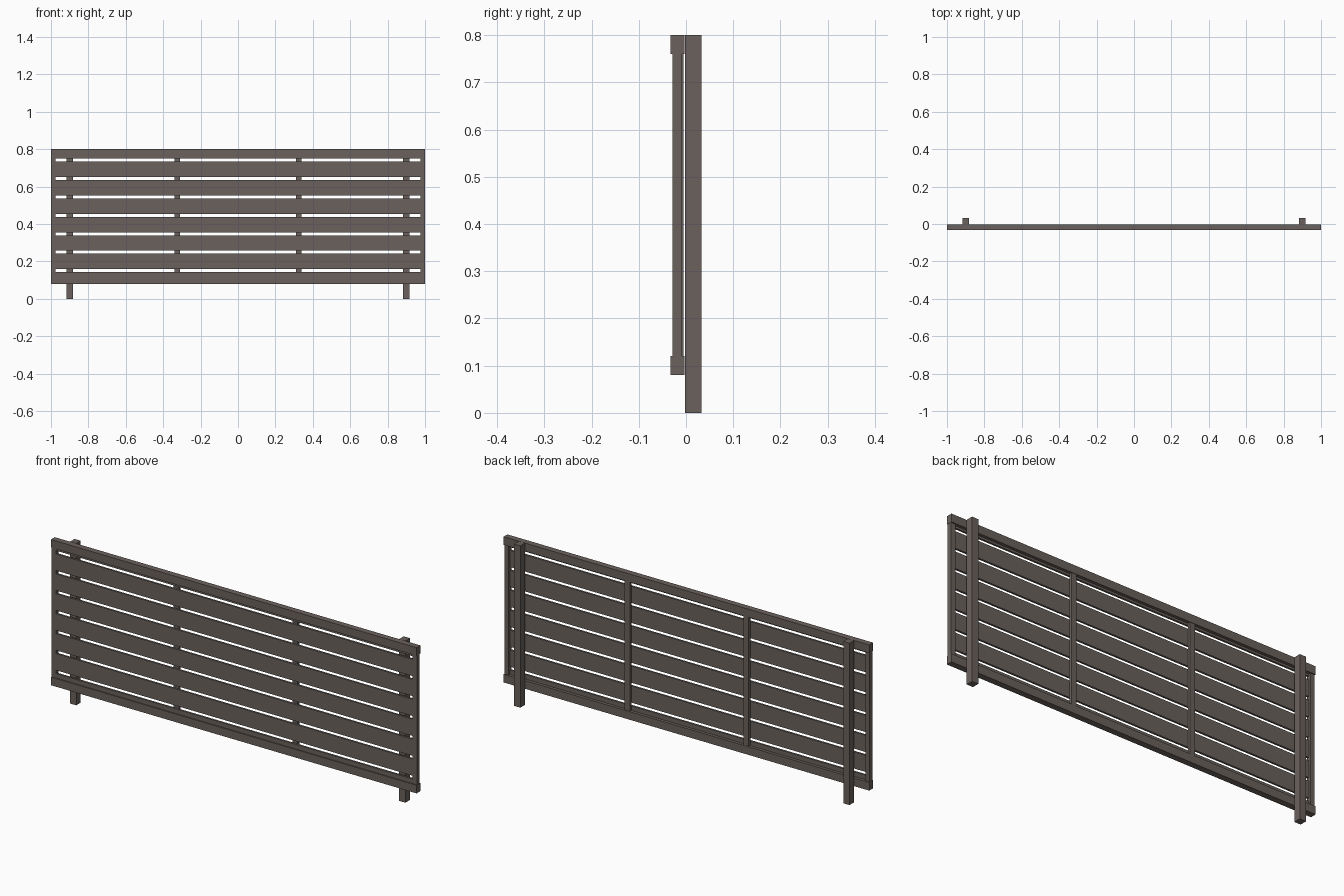
import bpy

# Remove the default cube
cube = bpy.data.objects.get("Cube")
if cube:
    bpy.data.objects.remove(cube, do_unlink=True)

wood = bpy.data.materials.new("weathered brown wood")
wood.use_nodes = True
color = (0.145, 0.121, 0.109, 1)
wood.diffuse_color = color
wood.node_tree.nodes["Principled BSDF"].inputs["Base Color"].default_value = color


def board(name, x, y, z):
    """Box spanning the given (low, high) ranges."""
    bpy.ops.mesh.primitive_cube_add(size=1, location=[sum(r) / 2 for r in (x, y, z)])
    ob = bpy.context.object
    ob.name = name
    ob.scale = [r[1] - r[0] for r in (x, y, z)]
    bpy.ops.object.transform_apply(location=False, rotation=False, scale=True)
    ob.data.materials.append(wood)
    return ob


# Top and bottom rails
RAIL_Y = (-0.033, -0.003)
board("top_rail", (-1, 1), RAIL_Y, (0.76, 0.80))
board("bottom_rail", (-1, 1), RAIL_Y, (0.08, 0.12))

# Mirrored posts, end stiles and inner battens
for side, s in (("left", 1), ("right", -1)):
    def span(centre, width):
        return (s * centre - width / 2, s * centre + width / 2)
    board(side + "_post", span(0.9, 0.034), (-0.002, 0.033), (0, 0.80))
    board(side + "_stile", span(0.987, 0.024), (-0.029, -0.008), (0.12, 0.76))
    board(side + "_batten", span(0.325, 0.028), (-0.018, -0.005), (0.12, 0.76))

# Horizontal slats, the lowest and highest tucked against the rails
PITCH, GAP = 0.0985, 0.016
SLAT_Y = (-0.028, -0.018)
for i in range(8):
    low = 0.052 + GAP / 2 + i * PITCH
    high = low + PITCH - GAP
    board(f"slat_{i + 1}", (-0.976, 0.976), SLAT_Y, (max(low, 0.11), min(high, 0.77)))
